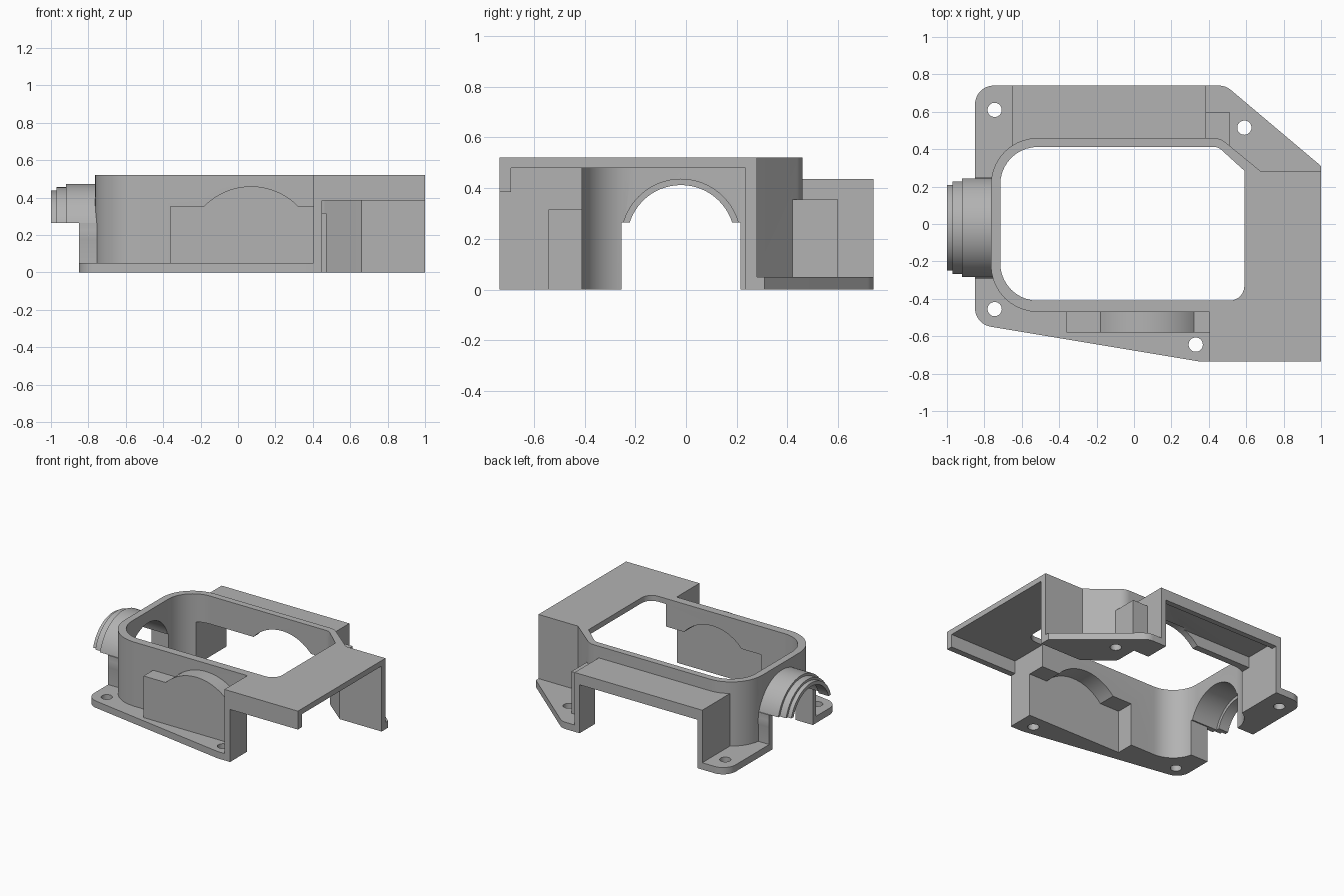
import bpy, bmesh, math
from mathutils import Vector

cube = bpy.data.objects.get("Cube")
if cube:
    bpy.data.objects.remove(cube, do_unlink=True)

grey = bpy.data.materials.new("cast_grey")
grey.use_nodes = True
tone = (0.45, 0.45, 0.45, 1)
grey.diffuse_color = tone
grey.node_tree.nodes["Principled BSDF"].inputs["Base Color"].default_value = tone

LOW = -0.1  # cutters start below the base plane


def fillet(corners, steps=10):
    """Polygon from (x, y) or (x, y, radius) corners."""
    out = []
    for i, c in enumerate(corners):
        p = Vector(c[:2])
        if len(c) == 2:
            out.append(p)
            continue
        a = (Vector(corners[i - 1][:2]) - p).normalized()
        b = (Vector(corners[(i + 1) % len(corners)][:2]) - p).normalized()
        half = a.angle(b) / 2
        centre = p + (a + b).normalized() * c[2] / math.sin(half)
        s = p + a * c[2] / math.tan(half) - centre
        e = p + b * c[2] / math.tan(half) - centre
        turn = math.atan2(s.x * e.y - s.y * e.x, s.dot(e))
        for k in range(steps + 1):
            t = turn * k / steps
            out.append(centre + Vector((s.x * math.cos(t) - s.y * math.sin(t),
                                        s.x * math.sin(t) + s.y * math.cos(t))))
    return out


def circle(u, v, r, n=64):
    return [(u + r * math.cos(math.tau * k / n), v + r * math.sin(math.tau * k / n))
            for k in range(n)]


def arched(x0, x1, bottom, shoulder, r, cx=0.07, cz=0.11, n=24):
    """Rectangle with an arc rising out of its top edge."""
    a = math.asin((shoulder - cz) / r)
    arc = [(cx + r * math.cos(a + (math.pi - 2 * a) * k / n),
            cz + r * math.sin(a + (math.pi - 2 * a) * k / n)) for k in range(n + 1)]
    return [(x0, bottom), (x1, bottom), (x1, shoulder)] + arc + [(x0, shoulder)]


def prism(name, poly, lo, hi, axis="z"):
    place = {"z": lambda u, v, w: (u, v, w),
             "y": lambda u, v, w: (u, w, v),
             "x": lambda u, v, w: (w, u, v)}[axis]
    bm = bmesh.new()
    rings = [[bm.verts.new(place(p[0], p[1], w)) for p in poly] for w in (lo, hi)]
    bm.faces.new(rings[0])
    bm.faces.new(rings[1])
    for i in range(len(poly)):
        bm.faces.new((rings[0][i - 1], rings[0][i], rings[1][i], rings[1][i - 1]))
    bmesh.ops.recalc_face_normals(bm, faces=bm.faces)
    mesh = bpy.data.meshes.new(name)
    bm.to_mesh(mesh)
    bm.free()
    mesh.materials.append(grey)
    ob = bpy.data.objects.new(name, mesh)
    bpy.context.collection.objects.link(ob)
    return ob


def box(name, x0, x1, y0, y1, z0, z1):
    return prism(name, [(x0, y0), (x1, y0), (x1, y1), (x0, y1)], z0, z1)


def combine(target, tools, operation):
    bpy.context.view_layer.objects.active = target
    for tool in tools:
        mod = target.modifiers.new(tool.name, "BOOLEAN")
        mod.operation, mod.solver, mod.object = operation, "EXACT", tool
        bpy.ops.object.modifier_apply(modifier=mod.name)
        bpy.data.objects.remove(tool, do_unlink=True)


# Main housing wall with two round corners and one chamfered corner
housing = prism("housing", fillet([
    (-0.765, -0.47, 0.25), (0.5, -0.47), (0.68, 0.28), (0.46, 0.46, 0.1),
    (-0.765, 0.46, 0.25)]), 0, 0.52)

# Outer volumes joined to the housing
TUBE_Y, TUBE_Z = -0.02, 0.2
solids = [
    prism("flange", fillet([
        (-0.85, 0.74, 0.1), (-0.85, -0.535, 0.1), (0.35, -0.735), (0.43, -0.735),
        (0.43, 0.2), (1, 0.25), (1, 0.31), (0.49, 0.74, 0.1)]), 0, 0.05),
    box("end_cover", 0.405, 1, -0.735, 0.28, 0, 0.52),
    prism("front_pocket", arched(-0.36, 0.43, 0, 0.355, 0.35), -0.58, -0.44, "y"),
    box("back_box", -0.65, 0.385, 0.42, 0.74, 0, 0.435),
    box("back_block", 0.36, 0.51, 0.4, 0.6, 0, 0.355),
    box("tube_support", -0.85, -0.74, -0.29, 0.25, 0, 0.265),
]
for x, r in ((-0.92, 0.272), (-0.97, 0.255), (-1, 0.238)):
    solids.append(prism("tube", circle(TUBE_Y, TUBE_Z, r), x, -0.74, "x"))
combine(housing, solids, "UNION")

# Hollow spaces and openings
voids = [
    prism("main_opening", fillet([
        (-0.715, -0.41, 0.2), (0.59, -0.41, 0.08), (0.59, 0.285),
        (0.45, 0.412, 0.06), (-0.715, 0.412, 0.2)]), LOW, 0.6),
    prism("corner_space", [(0.3, -0.405), (0.66, -0.405), (0.66, 0.235),
                           (0.45, 0.408), (0.3, 0.408)], LOW, 0.48),
    box("cover_space", 0.45, 1.1, -0.69, 0.235, LOW, 0.48),
    box("cover_front_gap", 0.45, 1.1, -0.8, -0.5, LOW, 0.385),
    prism("front_pocket_space", arched(-0.32, 0.47, LOW, 0.315, 0.31),
          -0.54, -0.39, "y"),
    box("back_box_space", -0.61, 0.345, 0.46, 0.7, LOW, 0.395),
    box("back_box_gap", -0.61, 0.345, 0.6, 0.8, LOW, 0.355),
    prism("back_wall_opening", arched(-0.61, 0.345, LOW, 0.315, 0.31),
          0.38, 0.48, "y"),
    box("back_block_space", 0.33, 0.47, 0.39, 0.56, LOW, 0.315),
    box("under_tube", -1.1, -0.85, -0.4, 0.4, LOW, 0.265),
    box("tube_slot", -1.1, -0.6, -0.255, 0.215, LOW, 0.265),
    prism("wide_bore", circle(TUBE_Y, TUBE_Z, 0.235), -0.92, -0.6, "x"),
    prism("narrow_bore", circle(TUBE_Y, TUBE_Z, 0.212), -1.1, -0.6, "x"),
]
for x, y in ((-0.745, 0.61), (-0.745, -0.455), (0.33, -0.645), (0.59, 0.515)):
    voids.append(prism("screw_hole", circle(x, y, 0.038, 32), LOW, 0.2))
combine(housing, voids, "DIFFERENCE")

housing.select_set(True)
bpy.context.view_layer.objects.active = housing
bpy.ops.object.shade_smooth_by_angle(angle=math.radians(30))
